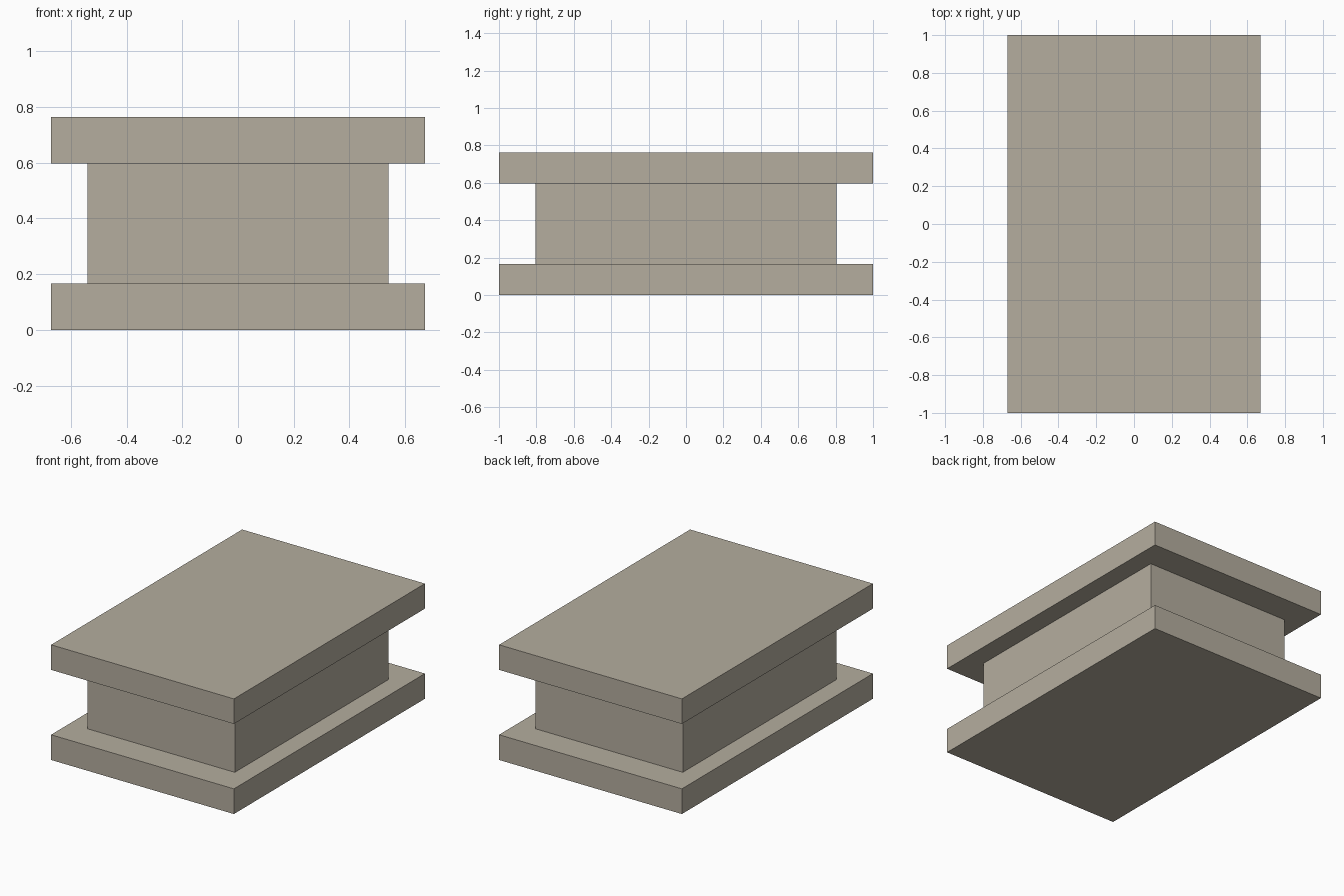
import bpy

if "Cube" in bpy.data.objects:
    bpy.data.objects.remove(bpy.data.objects["Cube"])

# Single stone colour
stone = bpy.data.materials.new("warm_grey_stone")
stone.diffuse_color = (0.46, 0.42, 0.345, 1.0)
stone.use_nodes = True
stone.node_tree.nodes["Principled BSDF"].inputs["Base Color"].default_value = stone.diffuse_color


def block(name, half_x, half_y, z0, z1):
    """Axis-aligned box centred on x and y, spanning z0 to z1."""
    bpy.ops.mesh.primitive_cube_add(size=2, location=(0, 0, (z0 + z1) / 2))
    ob = bpy.context.object
    ob.name = name
    ob.scale = (half_x, half_y, (z1 - z0) / 2)
    bpy.ops.object.transform_apply(location=False, rotation=False, scale=True)
    ob.data.materials.append(stone)
    return ob


# Plinth slab, recessed body and matching cap slab
block("base_slab", 0.67, 1.0, 0.0, 0.167)
block("body", 0.54, 0.805, 0.167, 0.597)
block("top_slab", 0.67, 1.0, 0.597, 0.763)
